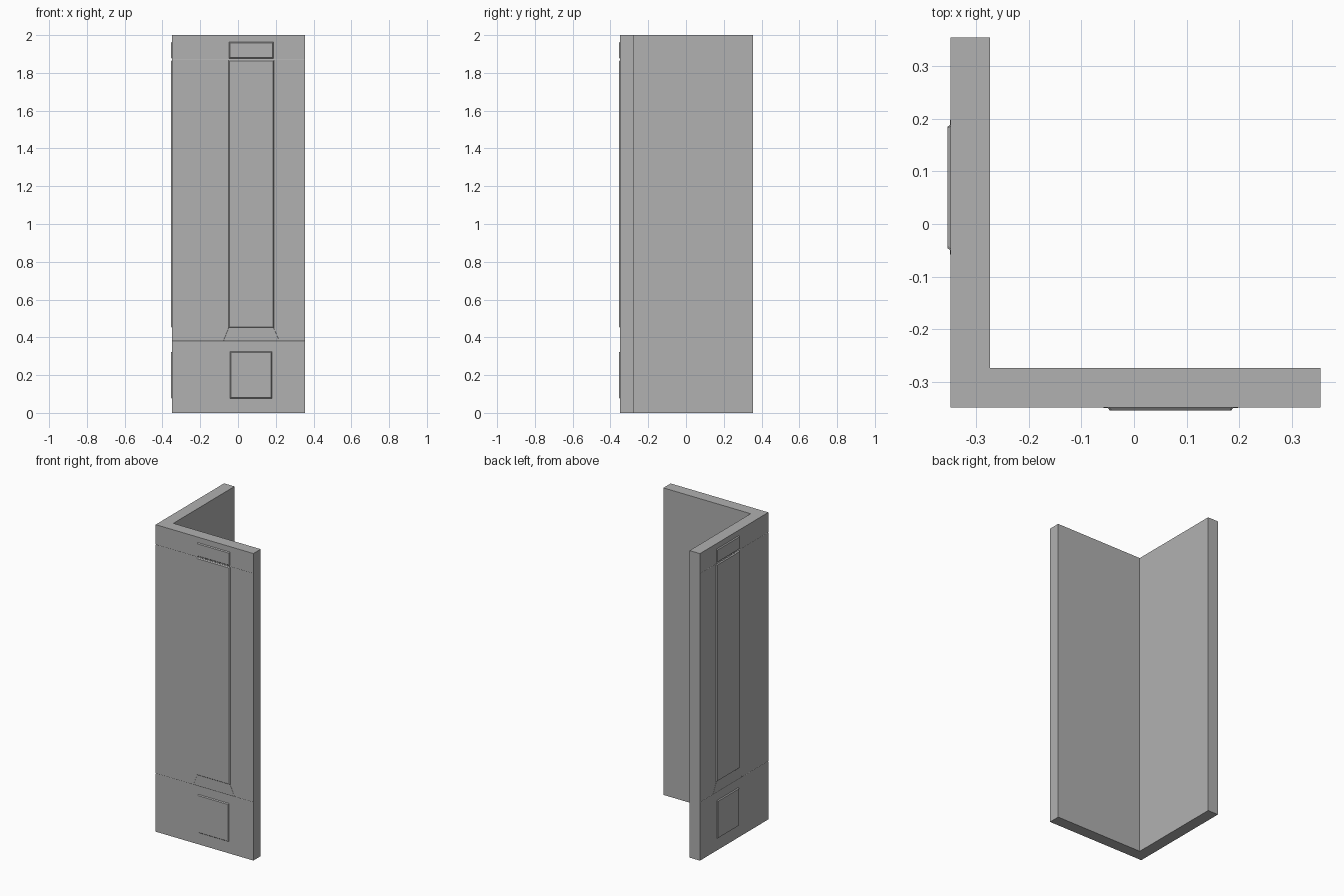
import bpy, bmesh

if "Cube" in bpy.data.objects:
    bpy.data.objects.remove(bpy.data.objects["Cube"])

OUT, IN, END = -0.349, -0.274, 0.355   # outer face, inner face, wall ends

grey = bpy.data.materials.new("dark_grey")
grey.diffuse_color = (0.44, 0.44, 0.44, 1)
grey.use_nodes = True
grey.node_tree.nodes["Principled BSDF"].inputs["Base Color"].default_value = grey.diffuse_color


def loft(name, rings):
    """Skin a stack of matching closed outlines and cap both ends."""
    bm = bmesh.new()
    loops = [[bm.verts.new(p) for p in ring] for ring in rings]
    n = len(loops[0])
    for a, b in zip(loops, loops[1:]):
        for i in range(n):
            j = (i + 1) % n
            bm.faces.new((a[i], a[j], b[j], b[i]))
    bm.faces.new(loops[0])
    bm.faces.new(loops[-1])
    bmesh.ops.recalc_face_normals(bm, faces=bm.faces)
    mesh = bpy.data.meshes.new(name)
    bm.to_mesh(mesh)
    bm.free()
    mesh.materials.append(grey)
    bpy.context.collection.objects.link(bpy.data.objects.new(name, mesh))


def l_ring(z, inset):
    o = OUT + inset
    return [(o, o, z), (END, o, z), (END, IN, z),
            (IN, IN, z), (IN, END, z), (o, END, z)]


# L-shaped wall with fine horizontal seams on the outer faces
levels = [(0, 0)]
for seam in (0.38, 1.87):
    levels += [(seam - 0.002, 0), (seam, 0.001), (seam + 0.002, 0)]
levels.append((2.0, 0))
loft("corner_wall", [l_ring(z, inset) for z, inset in levels])


def pad(name, left_side, base, top):
    """Low plate on an outer face; outlines are (u, height, z) points."""
    def place(p):
        u, h, z = p
        x, y = u, OUT - h
        return (y, x, z) if left_side else (x, y, z)
    loft(name, [[place(p) for p in base], [place(p) for p in top]])


def plate(name, left_side, u0, u1, z0, z1, h=0.006, c=0.005):
    def rect(inset, height):
        a, b, lo, hi = u0 + inset, u1 - inset, z0 + inset, z1 - inset
        return [(a, height, lo), (b, height, lo), (b, height, hi), (a, height, hi)]
    pad(name, left_side, rect(0, 0), rect(c, h))


# Raised plates, repeated on the front and left faces
for side, left in (("front", False), ("left", True)):
    plate(side + "_top_plate", left, -0.048, 0.187, 1.876, 1.964)
    plate(side + "_long_panel", left, -0.051, 0.190, 0.450, 1.867)
    plate(side + "_base_plate", left, -0.043, 0.181, 0.076, 0.325)
    # Very shallow flare below the long panel
    pad(side + "_panel_flare", left,
        [(-0.077, 0, 0.382), (0.219, 0, 0.382), (0.188, 0, 0.452), (-0.049, 0, 0.452)],
        [(-0.076, 0.0003, 0.383), (0.218, 0.0003, 0.383),
         (0.187, 0.001, 0.452), (-0.048, 0.001, 0.452)])
